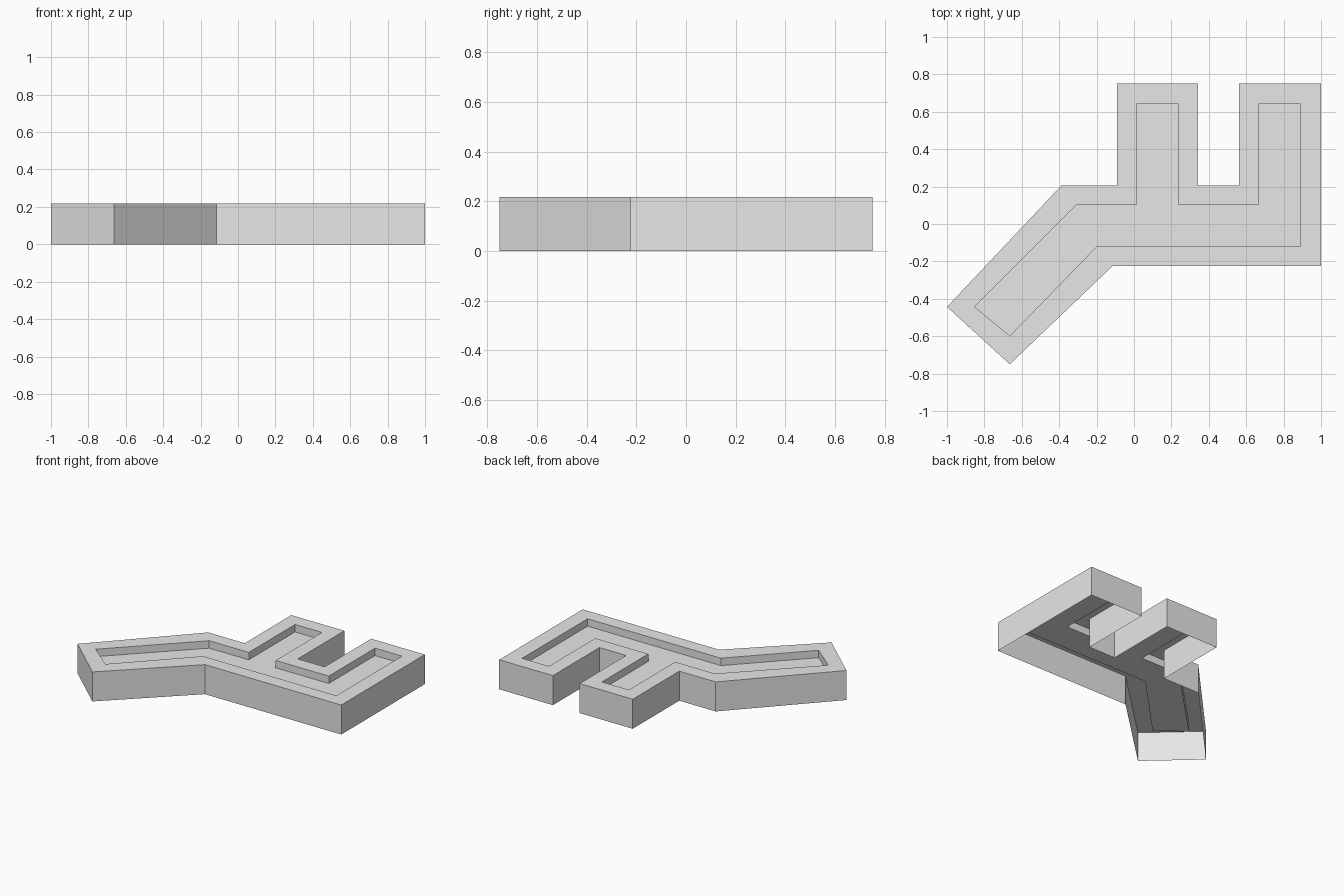
import bpy
import bmesh

cube = bpy.data.objects.get("Cube")
if cube:
    bpy.data.objects.remove(cube, do_unlink=True)

HEIGHT = 0.218
GROOVE_Z = 0.163

# Plan outlines, counter-clockwise: outer wall and recessed channel
OUTER = [(-1, -0.443), (-0.664, -0.75), (-0.114, -0.224), (1, -0.224),
         (1, 0.75), (0.562, 0.75), (0.562, 0.207), (0.343, 0.207),
         (0.343, 0.75), (-0.09, 0.75), (-0.09, 0.207), (-0.387, 0.207)]
INNER = [(-0.852, -0.443), (-0.664, -0.598), (-0.2, -0.121), (0.888, -0.121),
         (0.888, 0.643), (0.669, 0.643), (0.669, 0.103), (0.236, 0.103),
         (0.236, 0.643), (0.016, 0.643), (0.016, 0.103), (-0.307, 0.103)]


def make_material(name, value):
    mat = bpy.data.materials.new(name)
    mat.use_nodes = True
    color = (value, value, value, 1)
    mat.diffuse_color = color
    mat.node_tree.nodes["Principled BSDF"].inputs["Base Color"].default_value = color
    return mat


def add_loop(bm, outline, z):
    return [bm.verts.new((x, y, z)) for x, y in outline]


def bridge(bm, low, high):
    n = len(low)
    for i in range(n):
        j = (i + 1) % n
        bm.faces.new((low[i], low[j], high[j], high[i]))


# Open-bottomed shell: outer walls, flat rim, channel walls, channel floor
bm = bmesh.new()
loops = [add_loop(bm, OUTER, 0), add_loop(bm, OUTER, HEIGHT),
         add_loop(bm, INNER, HEIGHT), add_loop(bm, INNER, GROOVE_Z)]
for low, high in zip(loops, loops[1:]):
    bridge(bm, low, high)
bm.faces.new(loops[-1])

mesh = bpy.data.meshes.new("branched_channel")
bm.to_mesh(mesh)
bm.free()
mesh.materials.append(make_material("light grey", 0.8))
channel = bpy.data.objects.new("branched_channel", mesh)
bpy.context.collection.objects.link(channel)
